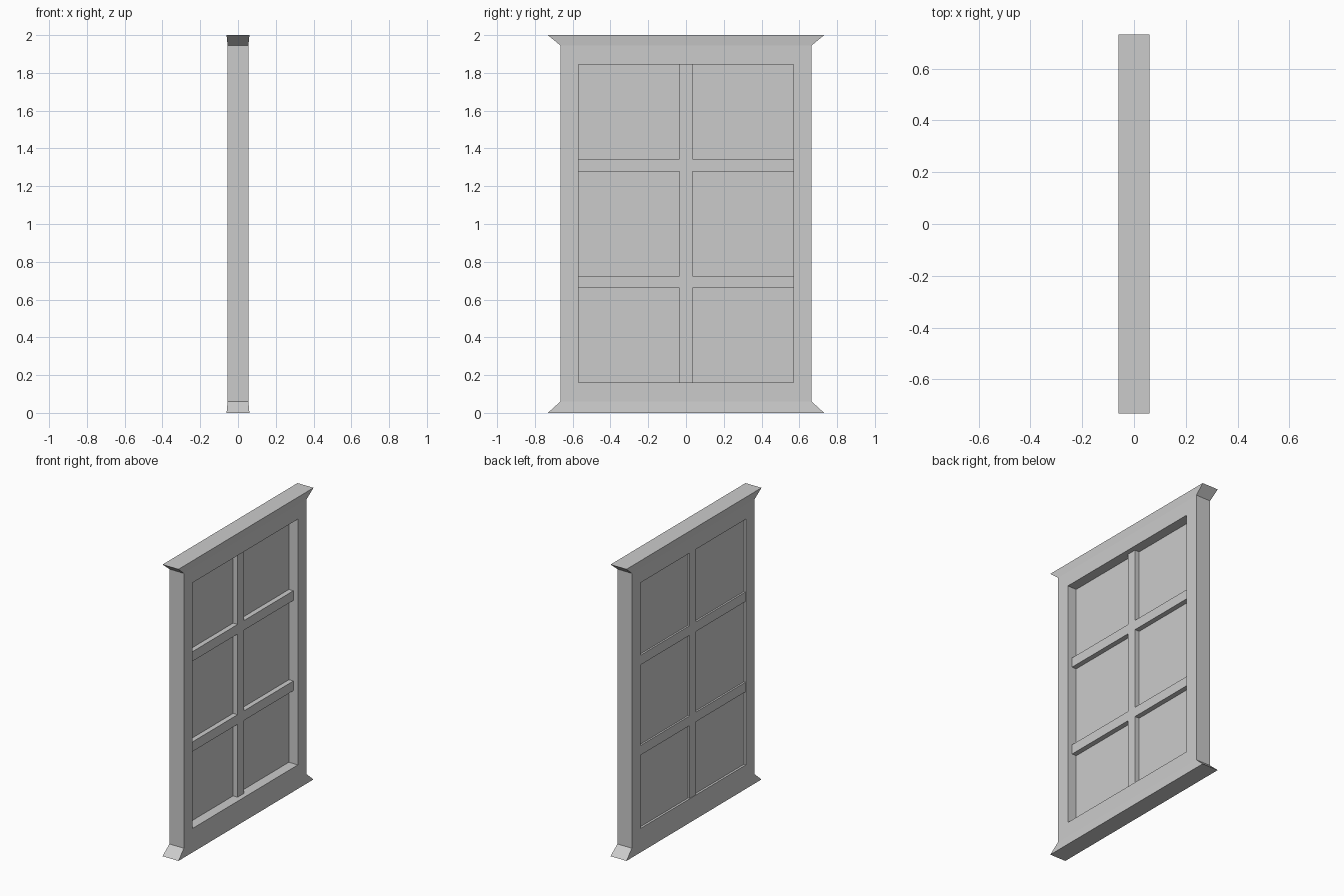
import bpy, bmesh

if "Cube" in bpy.data.objects:
    bpy.data.objects.remove(bpy.data.objects["Cube"])

# Main dimensions
HX, HY = 0.055, 0.665           # half thickness, half width of the frame
FLARE = 1.1                     # scale of the flared top and bottom edges
OPEN_Y, OPEN_LO, OPEN_HI = 0.57, 0.16, 1.845


def finish(bm, name):
    bmesh.ops.recalc_face_normals(bm, faces=bm.faces)
    mesh = bpy.data.meshes.new(name)
    bm.to_mesh(mesh)
    bm.free()
    obj = bpy.data.objects.new(name, mesh)
    bpy.context.collection.objects.link(obj)
    return obj


def box(name, x, y, z):
    """Box from (min, max) ranges."""
    bm = bmesh.new()
    bmesh.ops.create_cube(bm, size=1)
    for v in bm.verts:
        v.co = [r[0] if c < 0 else r[1] for c, r in zip(v.co, (x, y, z))]
    return finish(bm, name)


# Frame: lofted levels with flared ends and a rectangular through-opening
bm = bmesh.new()
corners = [(-1, -1), (1, -1), (1, 1), (-1, 1)]
levels = [(0, FLARE), (0.06, 1), (1.945, 1), (2, FLARE)]
rings = [[bm.verts.new((sx * HX * s, sy * HY * s, z)) for sx, sy in corners]
         for z, s in levels]
bm.faces.new(rings[0])
bm.faces.new(rings[-1])
for level in range(3):
    a, b = rings[level], rings[level + 1]
    for i in range(4):
        if level == 1 and i in (1, 3):
            continue            # the two broad sides hold the opening
        j = (i + 1) % 4
        bm.faces.new((a[i], a[j], b[j], b[i]))
inner = []
for sx, (p, q) in ((-1, (0, 3)), (1, (1, 2))):
    outer = [rings[1][p], rings[1][q], rings[2][q], rings[2][p]]
    hole = [bm.verts.new((sx * HX, y, z)) for y, z in
            ((-OPEN_Y, OPEN_LO), (OPEN_Y, OPEN_LO),
             (OPEN_Y, OPEN_HI), (-OPEN_Y, OPEN_HI))]
    for i in range(4):
        j = (i + 1) % 4
        bm.faces.new((outer[i], outer[j], hole[j], hole[i]))
    inner.append(hole)
for i in range(4):
    j = (i + 1) % 4
    bm.faces.new((inner[0][i], inner[0][j], inner[1][j], inner[1][i]))
finish(bm, "window_frame")

# Pane set towards the back of the opening
box("glass_pane", (-0.040, -0.013), (-OPEN_Y, OPEN_Y), (OPEN_LO, OPEN_HI))

# Glazing bars: one upright and two crossbars split around it
BAR_X, BAR_HALF = (-0.052, 0.021), 0.034
box("upright_bar", BAR_X, (-BAR_HALF, BAR_HALF), (OPEN_LO, OPEN_HI))
for row, z in (("lower", 0.693), ("upper", 1.312)):
    for side, y in (("left", (-OPEN_Y, -BAR_HALF)), ("right", (BAR_HALF, OPEN_Y))):
        box(f"{row}_crossbar_{side}", BAR_X, y, (z - 0.033, z + 0.033))
